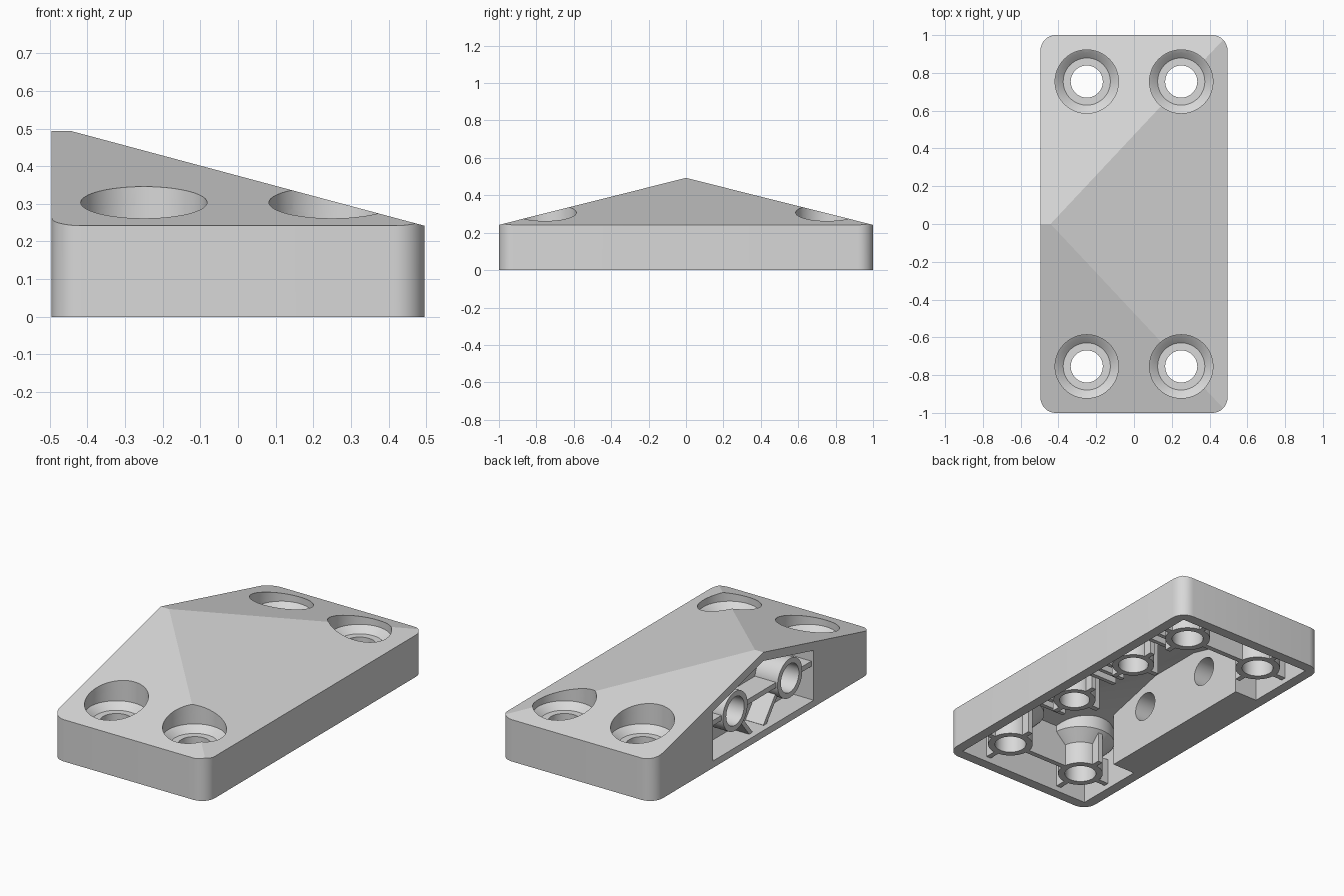
import bpy, bmesh, math
from mathutils import Vector, Matrix

if "Cube" in bpy.data.objects:
    bpy.data.objects.remove(bpy.data.objects["Cube"])

grey = bpy.data.materials.new("light grey")
grey.diffuse_color = (0.69, 0.69, 0.69, 1)
grey.use_nodes = True
grey.node_tree.nodes["Principled BSDF"].inputs["Base Color"].default_value = grey.diffuse_color

# roof planes as (point, normal): two long slopes and one side slope
ROOF = [((0, -1, .242), (0, -.251, 1)), ((0, 1, .242), (0, .251, 1)), ((.495, 0, .242), (.268, 0, 1))]


def clip_roof(bm, drop):
    """Trim a solid under the pitched roof, lowered by drop."""
    for co, no in ROOF:
        res = bmesh.ops.bisect_plane(bm, geom=bm.verts[:] + bm.edges[:] + bm.faces[:], dist=1e-6,
                                     plane_co=Vector(co) - Vector((0, 0, drop)),
                                     plane_no=Vector(no).normalized(), clear_outer=True)
        edges = [e for e in res["geom_cut"] if isinstance(e, bmesh.types.BMEdge) and e.is_boundary]
        if edges:
            bmesh.ops.holes_fill(bm, edges=edges)


def finish(name, bm, drop=None):
    if drop is not None:
        clip_roof(bm, drop)
    bmesh.ops.recalc_face_normals(bm, faces=bm.faces[:])
    me = bpy.data.meshes.new(name)
    bm.to_mesh(me)
    bm.free()
    me.materials.append(grey)
    ob = bpy.data.objects.new(name, me)
    bpy.context.collection.objects.link(ob)
    return ob


def box(name, x0, x1, y0, y1, z0, z1, drop=None):
    bm = bmesh.new()
    bmesh.ops.create_cube(bm, size=1)
    for v in bm.verts:
        v.co = ((x0 + x1) / 2 + v.co.x * (x1 - x0), (y0 + y1) / 2 + v.co.y * (y1 - y0),
                (z0 + z1) / 2 + v.co.z * (z1 - z0))
    return finish(name, bm, drop)


def lathe(name, profile, matrix, drop=None, ring=False, seg=48):
    """Revolve (radius, height) points; ring closes the profile into a tube."""
    bm = bmesh.new()
    rows = [[bm.verts.new((r * math.cos(a), r * math.sin(a), z))
             for a in (2 * math.pi * i / seg for i in range(seg))] for r, z in profile]
    pairs = list(zip(rows, rows[1:])) + ([(rows[-1], rows[0])] if ring else [])
    for a, b in pairs:
        for i in range(seg):
            j = (i + 1) % seg
            bm.faces.new((a[i], a[j], b[j], b[i]))
    if not ring:
        bm.faces.new(rows[0])
        bm.faces.new(rows[-1])
    bmesh.ops.transform(bm, matrix=matrix, verts=bm.verts[:])
    return finish(name, bm, drop)


def cut(target, cutter):
    bpy.context.view_layer.objects.active = target
    m = target.modifiers.new("cut", 'BOOLEAN')
    m.operation, m.solver, m.object = 'DIFFERENCE', 'EXACT', cutter
    bpy.ops.object.modifier_apply(modifier=m.name)


def at(x, y, z=0):
    return Matrix.Translation((x, y, z))


def along_x(x, y, z):
    return at(x, y, z) @ Matrix.Rotation(math.pi / 2, 4, 'Y')


# outer body with rounded vertical corners
bm = bmesh.new()
R = .08
pts = []
for k, (sx, sy) in enumerate([(1, 1), (-1, 1), (-1, -1), (1, -1)]):
    for i in range(9):
        a = math.pi / 2 * (k + i / 8)
        pts.append(bm.verts.new((sx * (.495 - R) + R * math.cos(a), sy * (1 - R) + R * math.sin(a), 0)))
base = bm.faces.new(pts)
ext = bmesh.ops.extrude_face_region(bm, geom=[base])
bmesh.ops.translate(bm, vec=(0, 0, 1), verts=[v for v in ext["geom"] if isinstance(v, bmesh.types.BMVert)])
body = finish("body", bm, 0)

# hollow underside, leaving a thicker wall in the middle of the left side
cavity = box("cavity_cutter", -.435, .435, -.94, .94, -.1, 1, .05)
thick_wall = box("thick_wall_cutter", -.7, -.29, -.52, .52, -1, 2)
cut(cavity, thick_wall)
# open pocket in the left side, with cross holes at its back
pocket = box("pocket_cutter", -.6, -.345, -.46, .46, .04, 1, .05)
pin_drills = [lathe("pin_drill", [(.082, -.3), (.082, .3)], along_x(-.45, y, .247)) for y in (-.25, .25)]
helpers = [cavity, pocket] + pin_drills
for h in helpers:
    cut(body, h)
helpers.append(thick_wall)

# screw posts with stepped, countersunk holes
DRILL = [(.085, -.1), (.085, .188), (.125, .188), (.153, .213), (.168, .223), (.168, .7)]
POST = [(.122, .03), (.122, .16), (.185, .222), (.185, .6)]
PY = .754
screw_drills = []
for x in (-.25, .25):
    for y in (-PY, PY):
        drill = lathe("screw_drill", DRILL, at(x, y))
        screw_drills.append(drill)
        cut(body, drill)
        post = lathe("screw_post", POST, at(x, y), .01)
        cut(post, drill)
        # short fins around each post
        sx, sy = math.copysign(1, x), math.copysign(1, y)
        box("post_fin_outer", *sorted((x + sx * .11, sx * .45)), y - .015, y + .015, .03, .18)
        box("post_fin_end", x - .015, x + .015, *sorted((y + sy * .11, sy * .96)), .03, .18)
        fin = box("post_fin_inner", x - .015, x + .015, *sorted((y - sy * .11, y - sy * .17)), .03, .6, .03)
        cut(fin, drill)

# webs joining the posts at both ends
for y in (-PY, PY):
    web = box("post_web", -.14, .14, y - .015, y + .015, .03, .6, .03)
    for h in screw_drills:
        cut(web, h)
helpers += screw_drills

# blind tubes hanging from the roof, with cross fins
TX = .215
for y in (-.25, .25):
    lathe("roof_tube", [(.082, .1), (.115, .1), (.115, .6), (.082, .6)], at(TX, y), .03, True, 32)
    for s in (-1, 1):
        box("tube_fin_x", *sorted((TX + s * .105, TX + s * .165)), y - .015, y + .015, .1, .6, .03)
        box("tube_fin_y", TX - .015, TX + .015, *sorted((y + s * .105, y + s * .165)), .1, .6, .03)
# stiffening ribs under the roof
for y in (-.5, -.43, -.07, 0, .07, .43, .5):
    box("roof_rib", .08, .44, y - .012, y + .012, .17, .6, .03)

# pin sleeves inside the side pocket
for y in (-.25, .25):
    s = math.copysign(1, y)
    lathe("pin_sleeve", [(.082, -.055), (.113, -.055), (.113, .1), (.082, .1)],
          along_x(-.435, y, .247), None, True)
    # level rib to the pocket end
    box("sleeve_rib", -.48, -.34, *sorted((y + s * .105, s * .47)), .232, .262)
    # slanted rib down to the pocket floor
    p, q = Vector((-.4, y - s * .08, .172)), Vector((-.4, s * .06, .035))
    d = q - p
    bm = bmesh.new()
    bmesh.ops.create_cube(bm, size=1)
    bmesh.ops.scale(bm, vec=(.12, .025, d.length), verts=bm.verts[:])
    bmesh.ops.transform(bm, verts=bm.verts[:],
                        matrix=Matrix.Translation((p + q) / 2) @ Matrix.Rotation(math.atan2(-d.y, d.z), 4, 'X'))
    finish("slanted_rib", bm)
box("middle_rib", -.48, -.34, -.14, .14, .232, .262)

# drop the cutters and shade the rest
for h in helpers:
    bpy.data.objects.remove(h)
bpy.ops.object.select_all(action='DESELECT')
for ob in bpy.context.scene.objects:
    ob.select_set(True)
bpy.context.view_layer.objects.active = body
bpy.ops.object.shade_smooth_by_angle(angle=math.radians(25))
# the pitched roof meets at shallow angles, so keep every planar roof face flat
for f in body.data.polygons:
    if f.normal.z > .5 and f.center.z > .24:
        f.use_smooth = False
